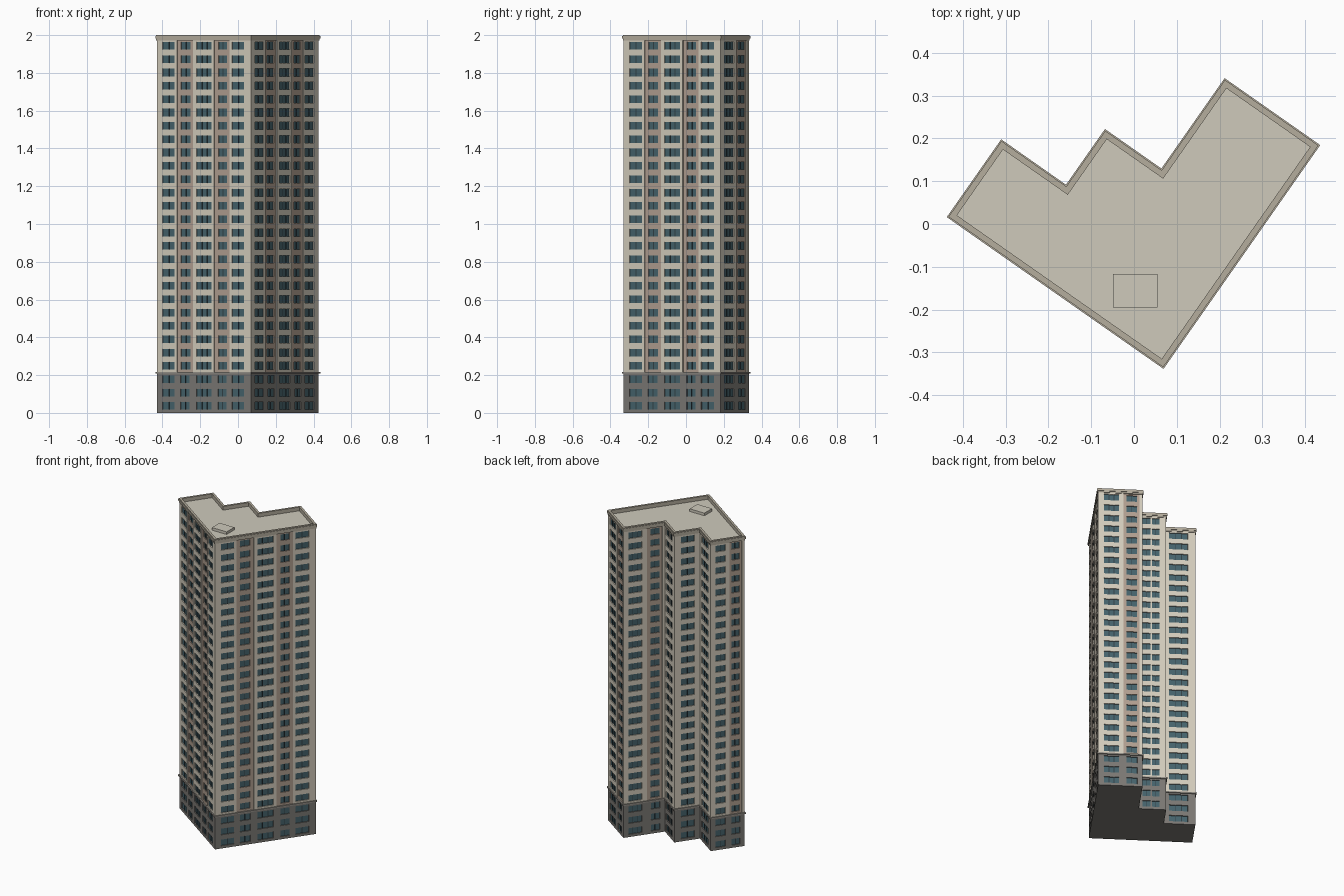
import bpy, bmesh, math
from mathutils import Vector

if "Cube" in bpy.data.objects:
    bpy.data.objects.remove(bpy.data.objects["Cube"])

ANG = math.radians(-35)
U = Vector((math.cos(ANG), math.sin(ANG), 0))
V = Vector((-math.sin(ANG), math.cos(ANG), 0))
UP = Vector((0, 0, 1))
ROOF_Z, BASE_Z = 1.976, 0.212
FLOORS, STEP, FIRST, WIN_H = 28, 0.0706, 0.037, 0.04


def material(name, rgb):
    m = bpy.data.materials.new(name)
    m.diffuse_color = (*rgb, 1)
    m.use_nodes = True
    m.node_tree.nodes["Principled BSDF"].inputs["Base Color"].default_value = m.diffuse_color
    return m


WALL = material("cream wall", (0.66, 0.61, 0.51))
STRIP = material("pinkish strip", (0.44, 0.35, 0.28))
BASE = material("grey base", (0.20, 0.19, 0.175))
GLASS = material("blue glass", (0.06, 0.125, 0.15))
FRAME = material("dark frame", (0.03, 0.05, 0.06))
TRIM = material("parapet stone", (0.46, 0.42, 0.34))
ROOF = material("roof", (0.62, 0.59, 0.50))
LEDGE = material("ledge stone", (0.30, 0.28, 0.25))

# stepped footprint in the rotated frame, counter-clockwise
PLAN = [(-0.362, -0.232), (0.245, -0.232), (0.245, 0.395), (-0.016, 0.395),
        (-0.016, 0.137), (-0.177, 0.137), (-0.177, -0.022), (-0.362, -0.022)]


def outline(offset, z):
    """Footprint grown outward by offset, at height z."""
    pts, n = [], len(PLAN)
    for i in range(n):
        p, c, q = (Vector(PLAN[(i + k) % n]) for k in (-1, 0, 1))
        a, b = (c - p).normalized(), (q - c).normalized()
        o = c + offset * (Vector((a.y, -a.x)) + Vector((b.y, -b.x)))
        pts.append(U * o.x + V * o.y + UP * z)
    return pts


def finish(name, bm, mats):
    me = bpy.data.meshes.new(name)
    bm.to_mesh(me)
    bm.free()
    for m in mats:
        me.materials.append(m)
    ob = bpy.data.objects.new(name, me)
    bpy.context.collection.objects.link(ob)
    return ob


def ring(name, mat, outer, inner, z0, z1):
    """Closed band following the footprint."""
    bm = bmesh.new()
    loops = [[bm.verts.new(p) for p in outline(o, z)]
             for o, z in ((outer, z0), (outer, z1), (inner, z1), (inner, z0))]
    n = len(PLAN)
    for k in range(4):
        a, b = loops[k], loops[(k + 1) % 4]
        for i in range(n):
            j = (i + 1) % n
            bm.faces.new((a[i], a[j], b[j], b[i]))
    bmesh.ops.recalc_face_normals(bm, faces=bm.faces)
    finish(name, bm, [mat])


def cap(name, mat, z, up):
    bm = bmesh.new()
    f = bm.faces.new([bm.verts.new(p) for p in outline(0, z)])
    if not up:
        f.normal_flip()
    finish(name, bm, [mat])


def facade(name, p, q, windows, strips):
    """Wall made of cells at different depths: wall, strips, panes and mullions."""
    length = (q - p).length
    d = (q - p) / length
    inward = UP.cross(d)
    wins = [(a * length, b * length) for a, b in windows]
    bays = [(a * length, b * length) for a, b in strips]
    bars = []
    for a, b in wins:
        count = 2 if b - a > 0.085 else 1
        for k in range(1, count + 1):
            m = a + (b - a) * k / (count + 1)
            bars.append((m - 0.002, m + 0.002))
    xs = sorted({0, length, *(x for s in wins + bays + bars for x in s)})
    rows = [(FIRST + STEP * i - WIN_H / 2, FIRST + STEP * i + WIN_H / 2)
            for i in range(FLOORS)]
    zs = sorted({0, BASE_Z, ROOF_Z, *(z for r in rows for z in r)})

    def inside(v, spans):
        return any(a < v < b for a, b in spans)

    def cell(x, z):
        low = z < BASE_Z
        bay = 0.005 if inside(x, bays) and not low else 0
        if inside(z, rows) and inside(x, wins):
            return (bay + 0.003, 4) if inside(x, bars) else (bay + 0.006, 3)
        return (bay, 2 if low else 1 if bay else 0)

    bm = bmesh.new()

    def quad(corners, mat):
        f = bm.faces.new([bm.verts.new(p + d * x + UP * z + inward * t)
                          for x, z, t in corners])
        f.material_index = mat

    nx, nz = len(xs) - 1, len(zs) - 1
    grid = [[cell((xs[i] + xs[i + 1]) / 2, (zs[j] + zs[j + 1]) / 2)
             for j in range(nz)] for i in range(nx)]
    for i in range(nx):
        for j in range(nz):
            x0, x1, z0, z1 = xs[i], xs[i + 1], zs[j], zs[j + 1]
            t, m = grid[i][j]
            quad(((x0, z0, t), (x1, z0, t), (x1, z1, t), (x0, z1, t)), m)
            # reveals towards the next column and the next row
            if i + 1 < nx and grid[i + 1][j][0] != t:
                s, k = grid[i + 1][j]
                quad(((x1, z0, t), (x1, z0, s), (x1, z1, s), (x1, z1, t)), m if t < s else k)
            if j + 1 < nz and grid[i][j + 1][0] != t:
                s, k = grid[i][j + 1]
                quad(((x0, z1, t), (x1, z1, t), (x1, z1, s), (x0, z1, s)), m if t < s else k)
    finish(name, bm, [WALL, STRIP, BASE, GLASS, FRAME])


# facades: window spans and strip spans as fractions of each side
LONG_W = [(0.06, 0.19), (0.25, 0.35), (0.42, 0.58), (0.65, 0.74), (0.80, 0.93)]
LONG_S = [(0.215, 0.385), (0.61, 0.775)]
SIDES = [("front_left_facade", LONG_W, LONG_S),
         ("front_right_facade", LONG_W, LONG_S),
         ("back_wing_facade", [(0.13, 0.47), (0.64, 0.88)], [(0.57, 0.93)]),
         ("inner_facade_a", [(0.12, 0.45), (0.66, 0.88)], [(0.57, 0.94)]),
         ("back_middle_facade", [(0.13, 0.43), (0.49, 0.76)], []),
         ("inner_facade_b", [(0.27, 0.78)], []),
         ("back_end_facade", [(0.17, 0.76)], []),
         ("left_end_facade", [(0.14, 0.44), (0.62, 0.86)], [(0.55, 0.92)])]
corners = outline(0, 0)
for i, (name, wins, strips) in enumerate(SIDES):
    facade(name, corners[i], corners[(i + 1) % len(corners)], wins, strips)

# floor, roof, ledge and stepped parapet
cap("underside", BASE, 0, False)
cap("roof_deck", ROOF, ROOF_Z, True)
ring("base_ledge", LEDGE, 0.006, -0.002, BASE_Z - 0.004, BASE_Z + 0.005)
ring("parapet", TRIM, 0.003, -0.011, ROOF_Z - 0.004, 2.0)
ring("parapet_lip", TRIM, 0.006, 0.002, 1.982, 1.996)

# roof hatch
bpy.ops.mesh.primitive_cube_add(size=1, location=(0.003, -0.156, ROOF_Z + 0.008))
hatch = bpy.context.object
hatch.name = "roof_hatch"
hatch.scale = (0.105, 0.078, 0.018)
hatch.data.materials.append(ROOF)
